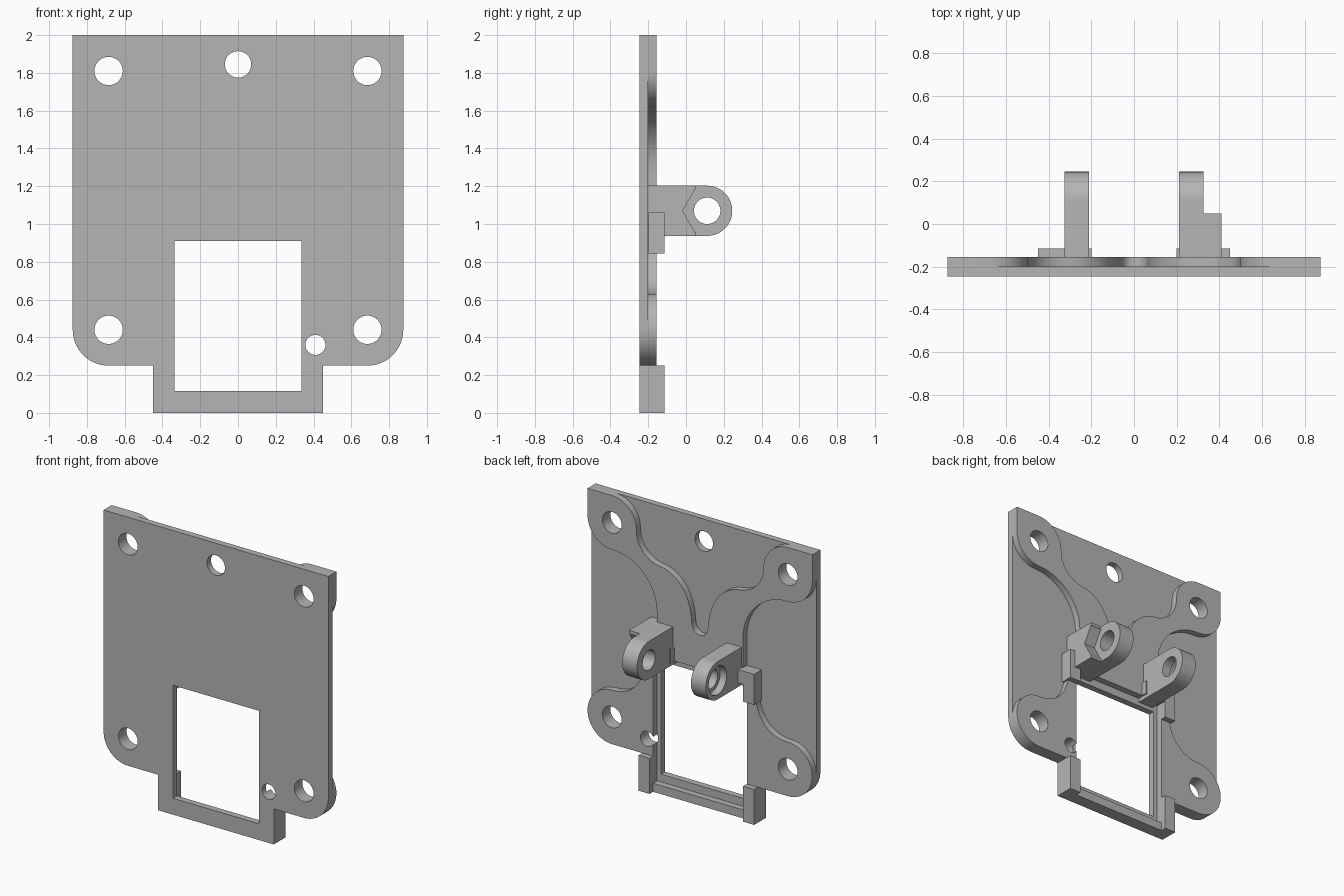
import bpy, bmesh, math
from mathutils import Vector
from mathutils.geometry import interpolate_bezier

if "Cube" in bpy.data.objects:
    bpy.data.objects.remove(bpy.data.objects["Cube"])

grey = bpy.data.materials.new("matte_grey")
grey.use_nodes = True
grey.diffuse_color = (0.46, 0.46, 0.46, 1)
grey.node_tree.nodes["Principled BSDF"].inputs["Base Color"].default_value = grey.diffuse_color

FRONT, STEP, BACK, POST = -0.245, -0.2, -0.155, -0.115
HOLE_X, HOLE_TOP, HOLE_LOW, PAD = 0.685, 1.81, 0.44, 0.19
PIVOT = (0.112, 1.07)


def prism(name, pts, lo, hi, axis="y"):
    """Extrude a profile: (x, z) along y, or (y, z) along x."""
    def place(p, d):
        return (p[0], d, p[1]) if axis == "y" else (d, p[0], p[1])
    bm = bmesh.new()
    a = [bm.verts.new(place(p, lo)) for p in pts]
    b = [bm.verts.new(place(p, hi)) for p in pts]
    bm.faces.new(a)
    bm.faces.new(b[::-1])
    for i in range(len(pts)):
        j = (i + 1) % len(pts)
        bm.faces.new((a[i], b[i], b[j], a[j]))
    bmesh.ops.recalc_face_normals(bm, faces=bm.faces)
    mesh = bpy.data.meshes.new(name)
    bm.to_mesh(mesh)
    bm.free()
    mesh.materials.append(grey)
    ob = bpy.data.objects.new(name, mesh)
    bpy.context.collection.objects.link(ob)
    return ob


def rect(x0, x1, z0, z1):
    return [(x0, z0), (x1, z0), (x1, z1), (x0, z1)]


def arc(c, r, start, end, n=14):
    angles = [math.radians(start + (end - start) * i / n) for i in range(n + 1)]
    return [(c[0] + r * math.cos(t), c[1] + r * math.sin(t)) for t in angles]


def circle(c, r, n=40):
    return arc(c, r, 0, 360 - 360 / n, n - 1)


def bend(*p):
    return [(v.x, v.y) for v in interpolate_bezier(*[Vector((q[0], q[1], 0)) for q in p], 14)]


def select(ob):
    bpy.ops.object.select_all(action="DESELECT")
    ob.select_set(True)
    bpy.context.view_layer.objects.active = ob


def cut(ob, pts, lo, hi, axis="y"):
    cutter = prism("cutter", pts, lo, hi, axis)
    cutter.hide_render = True
    mod = ob.modifiers.new("cut", "BOOLEAN")
    mod.operation = "DIFFERENCE"
    mod.solver = "EXACT"
    mod.object = cutter
    select(ob)
    bpy.ops.object.modifier_apply(modifier=mod.name)
    bpy.data.objects.remove(cutter)


def mirrored(half):
    """Close a right-hand outline that begins and ends on the centre line."""
    pts = half + [(-x, z) for x, z in reversed(half)]
    out = []
    for p in pts:
        if not out or math.dist(p, out[-1]) > 1e-4:
            out.append(p)
    if math.dist(out[0], out[-1]) < 1e-4:
        out.pop()
    return out


# Outlines of the thin plate and of the raised web on its back
low_corner = arc((HOLE_X, HOLE_LOW), PAD, 0, -90) + [(0.45, 0.25), (0.45, 0), (0, 0)]
plate_outline = mirrored([(0, 2), (0.875, 2)] + low_corner)
web_outline = mirrored(
    bend((0, 1.2), (0.04, 1.2), (0.06, 1.23), (0.065, 1.28))
    + bend((0.065, 1.28), (0.07, 1.44), (0.16, 1.58), (0.3, 1.6))
    + bend((0.3, 1.6), (0.41, 1.61), (0.495, 1.69), (0.495, 1.81))
    + arc((HOLE_X, HOLE_TOP), PAD, 180, 90)
    + [(0.875, 2)]
    + arc((HOLE_X, HOLE_TOP), PAD, 0, -90)
    + bend((0.685, 1.62), (0.49, 1.62), (0.335, 1.46), (0.335, 1.27))
    + [(0.335, 1.0), (0.43, 1.0)]
    + bend((0.43, 0.9), (0.44, 0.74), (0.53, 0.63), (0.685, 0.63))
    + arc((HOLE_X, HOLE_LOW), PAD, 90, 0)
    + low_corner)

plate = prism("plate", plate_outline, FRONT, STEP)
web = prism("raised_web", web_outline, STEP, BACK)

# Screw holes, window and the wider window recess
holes = [((s * HOLE_X, z), 0.075) for s in (-1, 1) for z in (HOLE_TOP, HOLE_LOW)]
holes.append(((0.41, 0.36), 0.053))
for c, r in holes:
    for ob in (plate, web):
        cut(ob, circle(c, r), -0.4, 0)
cut(plate, circle((0, 1.845), 0.07), -0.4, 0)
cut(plate, rect(-0.335, 0.335, 0.115, 0.91), -0.4, 0)
cut(web, rect(-0.365, 0.365, 0.06, 0.965), -0.4, 0)

# Corner posts around the window
for s, side in ((1, "left"), (-1, "right")):
    prism("lower_post_" + side, rect(s * 0.365, s * 0.45, 0, 0.25), BACK, POST)
    corner = [(0.45, 0.845), (0.45, 1.06), (0.2, 1.06), (0.2, 0.965), (0.365, 0.965), (0.365, 0.845)]
    prism("upper_post_" + side, [(s * x, z) for x, z in corner], STEP + 0.001, POST)

# Pivot arms
arm_profile = [(STEP, PIVOT[1] - 0.133)] + arc(PIVOT, 0.133, -90, 90, 24) + [(STEP, PIVOT[1] + 0.133)]
left_arm = prism("left_arm", arm_profile, 0.21, 0.325, "x")
right_arm = prism("right_arm", arm_profile, -0.325, -0.21, "x")
for arm in (left_arm, right_arm):
    cut(arm, circle(PIVOT, 0.07), -1, 1, "x")
cut(right_arm, circle(PIVOT, 0.1), -1, -0.275, "x")

# Nut holder beside the left arm
nut_holder = prism("nut_holder", rect(STEP, 0.05, PIVOT[1] - 0.133, PIVOT[1] + 0.133), 0.325, 0.41, "x")
cut(nut_holder, circle(PIVOT, 0.13, 6), 0.2, 0.6, "x")

for ob in (plate, web, left_arm, right_arm):
    select(ob)
    bpy.ops.object.shade_smooth_by_angle(angle=math.radians(30))
